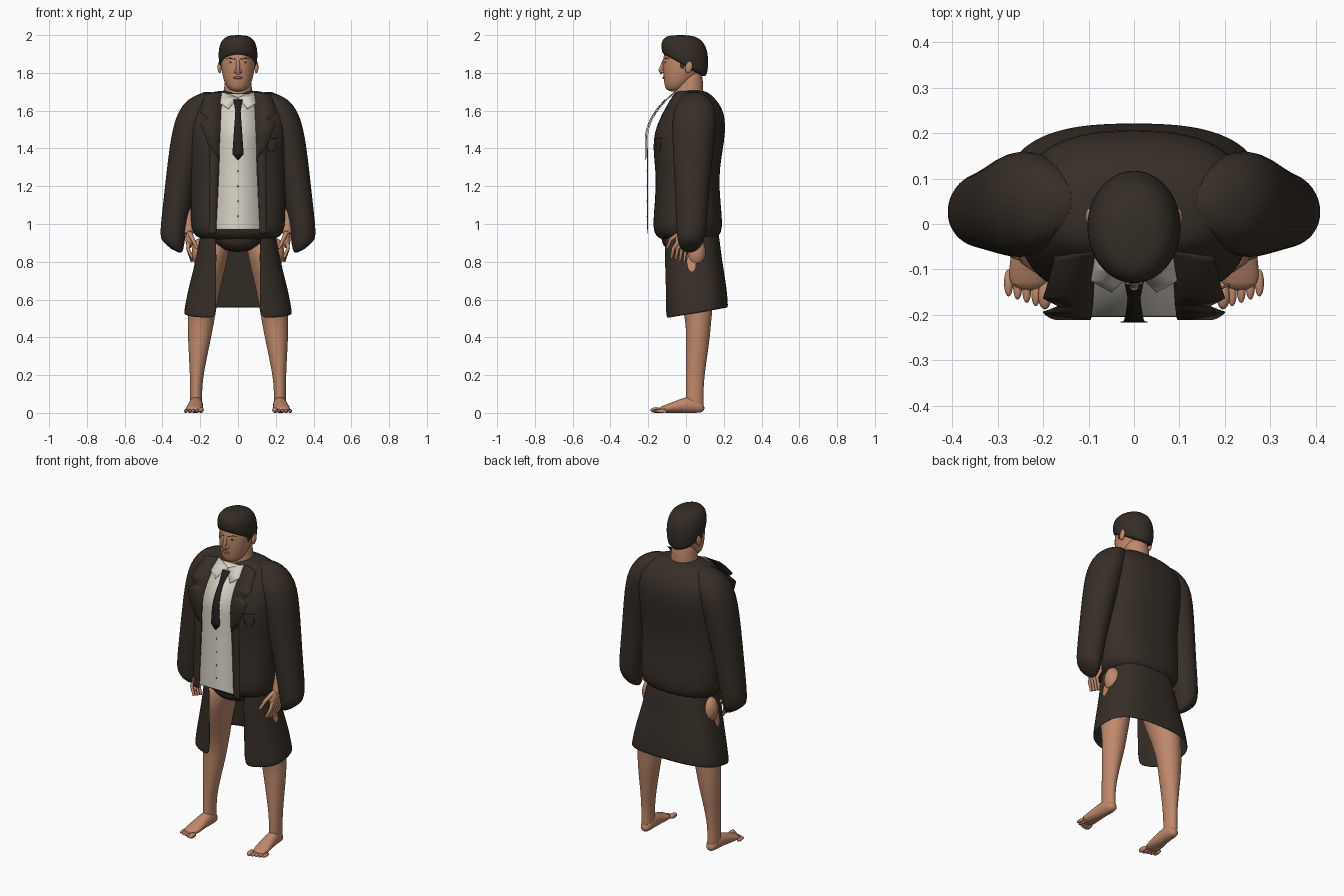
import bpy, bmesh, math

if "Cube" in bpy.data.objects:
    bpy.data.objects.remove(bpy.data.objects["Cube"])


def material(name, red, green, blue):
    mat = bpy.data.materials.new(name)
    mat.use_nodes = True
    mat.diffuse_color = (red, green, blue, 1)
    shader = mat.node_tree.nodes["Principled BSDF"]
    shader.inputs["Base Color"].default_value = mat.diffuse_color
    return mat


CLOTH = material("dark cloth", .037, .028, .02)
HAIR = material("dark hair", .034, .026, .019)
SKIN = material("skin", .52, .25, .15)
SHIRT = material("shirt white", .7, .66, .57)
TIE = material("tie black", .018, .015, .013)
LIP = material("lip", .32, .13, .09)
TRIM = material("brown trim", .2, .08, .05)


def activate(ob):
    bpy.ops.object.select_all(action='DESELECT')
    ob.select_set(True)
    bpy.context.view_layer.objects.active = ob


def finish(ob, mat):
    ob.data.materials.clear()
    ob.data.materials.append(mat)
    activate(ob)
    bpy.ops.object.shade_smooth_by_angle(angle=math.radians(60))
    return ob


def add_object(name, data):
    ob = bpy.data.objects.new(name, data)
    bpy.context.collection.objects.link(ob)
    return ob


def from_bmesh(name, bm, mat):
    bmesh.ops.recalc_face_normals(bm, faces=bm.faces)
    mesh = bpy.data.meshes.new(name)
    bm.to_mesh(mesh)
    bm.free()
    return finish(add_object(name, mesh), mat)


def thicken(ob, thickness):
    ob.modifiers.new("thickness", 'SOLIDIFY').thickness = thickness


def rounded(value, power):
    return math.copysign(abs(value) ** power, value)


def loft(name, rings, mat, side=1, power=1, gap=0, lean_x=(0, 0), lean_y=(0, 0), along_y=False):
    """Skin oval rings of (level, half width, low, high, centre x); lean tilts the first and last ring."""
    bm = bmesh.new()
    rows = []
    count = 28
    for index, (level, half, low, high, *centre) in enumerate(rings):
        blend = index / (len(rings) - 1)
        tilt_x, tilt_y = (a + (b - a) * blend for a, b in (lean_x, lean_y))
        start = math.asin((gap / half) ** (1 / power))
        row = []
        for i in range(count + bool(gap)):
            turn = start + (math.tau - 2 * start) * i / count
            x = half * rounded(math.sin(turn), power)
            y = (low + high) / 2 - (high - low) / 2 * rounded(math.cos(turn), power)
            height = level + tilt_x * x + tilt_y * y
            x = (x + sum(centre)) * side
            row.append(bm.verts.new((x, height, y) if along_y else (x, y, height)))
        rows.append(row)
    for lower, upper in zip(rows, rows[1:]):
        for i in range(count):
            j = (i + 1) % len(lower)
            bm.faces.new((lower[i], lower[j], upper[j], upper[i]))
    if not gap:
        bm.faces.new(rows[0])
        bm.faces.new(rows[-1])
    ob = from_bmesh(name, bm, mat)
    if gap:
        thicken(ob, .008)
    ob.modifiers.new("round", 'SUBSURF').levels = 2
    return ob


def ball(name, location, size, mat, pitch=0):
    bpy.ops.mesh.primitive_uv_sphere_add(segments=20, ring_count=12, location=location,
                                         rotation=(math.radians(pitch), 0, 0))
    ob = bpy.context.object
    ob.name = name
    ob.scale = size
    return finish(ob, mat)


def limb(name, points, thick, thin, mat):
    """Round tube through the points, tapering evenly."""
    curve = bpy.data.curves.new(name, 'CURVE')
    curve.dimensions = '3D'
    curve.bevel_depth = 1
    curve.use_fill_caps = True
    spline = curve.splines.new('POLY')
    last = len(points) - 1
    spline.points.add(last)
    for i, point in enumerate(points):
        spline.points[i].co = (*point, 1)
        spline.points[i].radius = thick + (thin - thick) * i / last
    activate(add_object(name, curve))
    bpy.ops.object.convert(target='MESH')
    return finish(bpy.context.object, mat)


def chest_y(z):
    return -.205 + 2.4 * max(0, z - 1.45) ** 2


def sheet(name, outline, offset, mat, side=1):
    """Thin cloth cut to an (x, z) outline and bent over the chest curve."""
    bm = bmesh.new()
    bm.faces.new([bm.verts.new((x * side, 0, z)) for x, z in outline])
    for i in range(50):
        everything = bm.verts[:] + bm.edges[:] + bm.faces[:]
        bmesh.ops.bisect_plane(bm, geom=everything, plane_co=(0, 0, .895 + i / 60), plane_no=(0, 0, 1))
    for vert in bm.verts:
        vert.co.y = chest_y(vert.co.z) - offset
    thicken(from_bmesh(name, bm, mat), .003)


def mirrored(half):
    return half + [(-x, z) for x, z in reversed(half)]


# Jacket body
loft("jacket_body", [(.9, .235, -.165, .18), (1, .255, -.18, .2), (1.25, .25, -.15, .165), (1.45, .26, -.19, .21),
                     (1.6, .26, -.12, .21), (1.68, .2, -.07, .14), (1.71, .1, -.05, .1)], CLOTH, power=.8)

# Shirt front, tie and buttons
sheet("shirt_front", mirrored([(.115, .97), (.1, 1.3), (.09, 1.69)]), 0, SHIRT)
sheet("tie", mirrored([(.002, 1.34), (.03, 1.37), (.014, 1.6), (.024, 1.66)]), .012, TIE)
for i in range(4):
    z = 1.04 + i * .08
    ball("button", (0, chest_y(z), z), (.004, .005, .004), TRIM)

for s, side in ((1, "left_"), (-1, "right_")):
    # Collar, lapel and front edging
    sheet(side + "collar", [(0, 1.67), (.05, 1.61), (.095, 1.64), (.085, 1.7)], .007, SHIRT, s)
    sheet(side + "lapel", [(.1, 1.35), (.15, 1.4), (.2, 1.53), (.165, 1.56), (.2, 1.59), (.175, 1.69),
                           (.085, 1.7)], .006, CLOTH, s)
    sheet(side + "front_edge", [(.115, .95), (.155, .95), (.15, 1.4), (.1, 1.4)], .002, CLOTH, s)

    # Sleeve with a slanted cuff
    loft(side + "sleeve", [(1.7, .07, -.01, .1, .18), (1.6, .1, -.08, .175, .23), (1.4, .09, -.07, .145, .275),
                           (1.1, .07, -.055, .115, .325), (.92, .065, -.05, .11, .35), (.865, .055, -.03, .06, .35)],
         CLOTH, s, lean_x=(-.3, .7))

    # Hand with fingers and thumb
    limb(side + "forearm", [(s * .262, .02, 1.07), (s * .26, 0, .95)], .022, .026, SKIN)
    ball(side + "palm", (s * .256, -.015, .92), (.022, .04, .05), SKIN, -25)
    for i in range(4):
        y = (i - 3) / 45
        tip = .82 - i / 150
        limb(side + "finger", [(s * .26, y + .03, .91), (s * .265, y, .87), (s * .243, y - .01, tip)], .012, .007, SKIN)
    limb(side + "thumb", [(s * .255, -.03, .95), (s * .24, -.08, .92), (s * .216, -.1, .87)], .014, .007, SKIN)

    # Leg, with the hip showing through the side of the shorts
    loft(side + "leg", [(.95, .085, -.07, .14, .115), (.8, .085, -.09, .15, .142), (.65, .083, -.05, .15, .18),
                        (.5, .072, 0, .135, .195), (.38, .06, 0, .125, .205), (.22, .037, 0, .1, .218),
                        (.1, .03, 0, .09, .223), (0, .035, 0, .1, .22)], SKIN, s)
    ball(side + "hip", (s * .2, .055, .85), (.045, .05, .075), SKIN)
    loft(side + "foot", [(.1, .03, 0, .05, .22), (.03, .035, 0, .1, .22), (-.06, .042, 0, .06, .228),
                         (-.15, .05, 0, .03, .233)], SKIN, s, along_y=True)
    for i in range(5):
        size = .01 if i else .015
        ball(side + "toe", (s * (.196 + i / 50), -.158 + i / 140, size), (size, .03, size), SKIN)

    # Ear, eye, brow, nostril and sideburn
    ball(side + "ear", (s * .097, .015, 1.83), (.011, .019, .032), SKIN, -12)
    ball(side + "eye", (s * .036, -.106, 1.856), (.014, .006, .005), SHIRT)
    ball(side + "iris", (s * .036, -.11, 1.857), (.007, .004, .005), HAIR)
    limb(side + "brow", [(s * .014, -.116, 1.872), (s * .04, -.105, 1.878), (s * .06, -.089, 1.872)], .005, .003, HAIR)
    ball(side + "nostril", (s * .012, -.122, 1.807), (.01, .013, .009), SKIN)
    ball(side + "sideburn", (s * .084, -.02, 1.85), (.008, .014, .03), HAIR)

# Breast pocket edging and its curved stitching
POCKET = ([(.14, 1.45), (.21, 1.455)], [(.15, 1.43), (.16, 1.39), (.18, 1.38), (.2, 1.39), (.205, 1.43)])
for line in POCKET:
    limb("pocket_edge", [(x, x / 2 - .237, z) for x, z in line], .003, .003, TRIM)

# Shorts, open at the front, and the waist panel
loft("shorts", [(.95, .2, -.13, .175), (.8, .225, -.125, .19), (.65, .265, -.115, .215), (.515, .29, -.115, .225)],
     CLOTH, power=.75, gap=.115, lean_y=(0, .17))
loft("waist", [(.85, .07, -.11, .13), (.92, .17, -.135, .16), (.98, .19, -.13, .16)], CLOTH, power=.85)

# Head and neck
loft("neck", [(1.62, .095, -.08, .1), (1.7, .072, -.06, .09), (1.84, .068, -.04, .09)], SKIN)
loft("head", [(1.7, .035, -.1, -.03), (1.735, .068, -.116, .03), (1.8, .087, -.122, .08), (1.88, .092, -.125, .1),
              (1.95, .075, -.1, .08)], SKIN)
limb("nose", [(0, -.113, 1.87), (0, -.135, 1.815), (0, -.122, 1.8)], .009, .014, SKIN)
ball("lips", (0, -.115, 1.774), (.025, .01, .007), LIP)

# Hair cap, longer at the back
loft("hair", [(1.825, .092, -.119, .1), (1.85, .102, -.128, .115), (1.92, .106, -.135, .122), (1.98, .085, -.11, .1),
              (2, .04, -.05, .04)], HAIR, lean_y=(-.6, 0))
